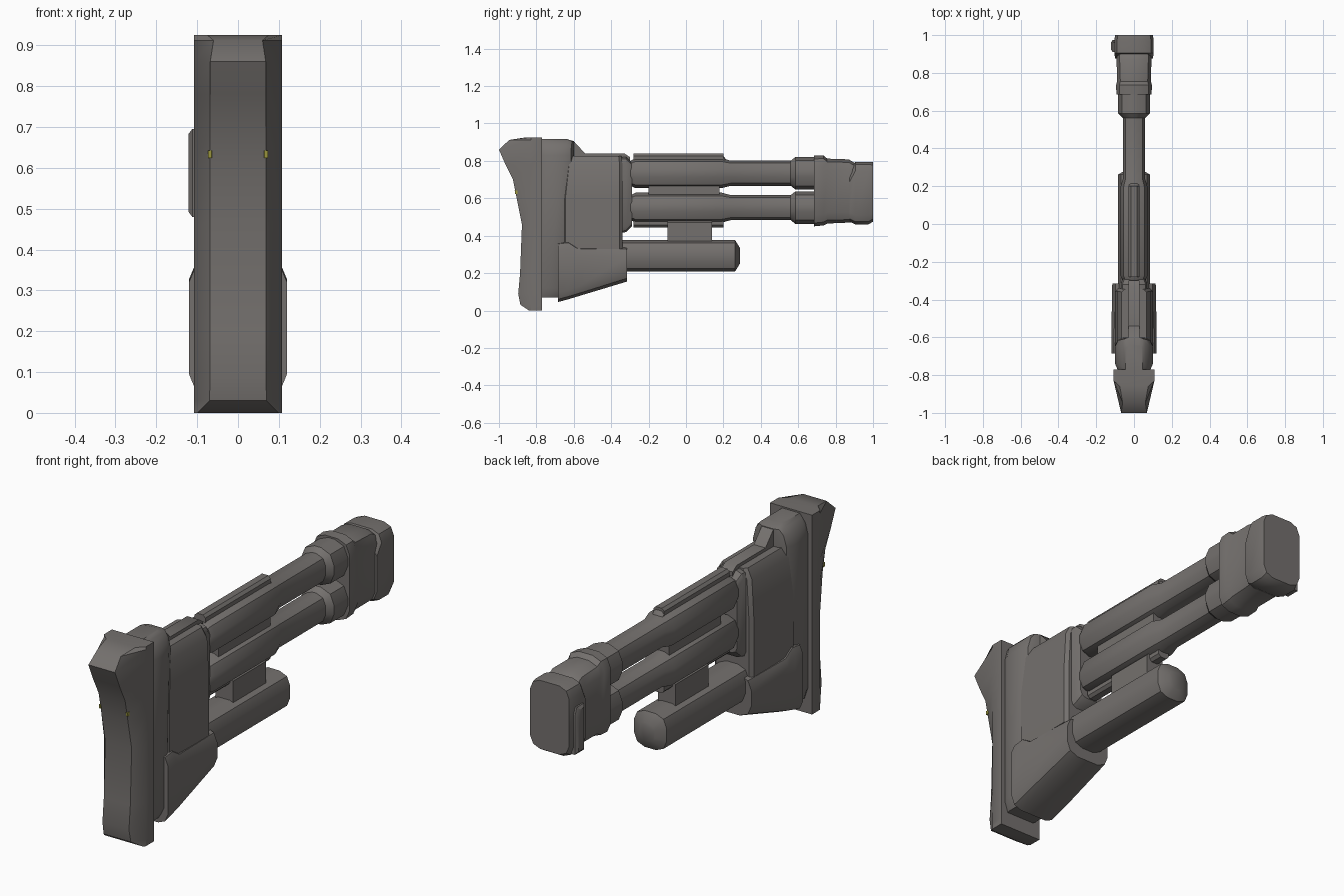
import bpy, bmesh, math
from mathutils import Vector

if "Cube" in bpy.data.objects:
    bpy.data.objects.remove(bpy.data.objects["Cube"])


def material(name, rgb):
    m = bpy.data.materials.new(name)
    m.diffuse_color = (*rgb, 1)
    m.use_nodes = True
    m.node_tree.nodes["Principled BSDF"].inputs["Base Color"].default_value = m.diffuse_color
    return m


GREY = material("warm grey", (0.175, 0.163, 0.155))
YELLOW = material("dull yellow", (0.35, 0.33, 0.05))


def loft(name, rings, mat=GREY, angle=35):
    """Skin a list of equal-length point rings and cap both ends."""
    bm = bmesh.new()
    vs = [[bm.verts.new(p) for p in r] for r in rings]
    n = len(vs[0])
    for a, b in zip(vs, vs[1:]):
        for i in range(n):
            j = (i + 1) % n
            bm.faces.new((a[i], a[j], b[j], b[i]))
    bm.faces.new(vs[0][::-1])
    bm.faces.new(vs[-1])
    bmesh.ops.recalc_face_normals(bm, faces=bm.faces)
    me = bpy.data.meshes.new(name)
    bm.to_mesh(me)
    bm.free()
    me.materials.append(mat)
    ob = bpy.data.objects.new(name, me)
    bpy.context.collection.objects.link(ob)
    bpy.ops.object.select_all(action='DESELECT')
    ob.select_set(True)
    bpy.context.view_layer.objects.active = ob
    bpy.ops.object.shade_smooth_by_angle(angle=math.radians(angle))
    return ob


def outline(hw, hh, r, k):
    """Rounded rectangle in 2D; k segments per corner."""
    pts = []
    for q, (sx, sy) in enumerate(((1, 1), (-1, 1), (-1, -1), (1, -1))):
        for s in range(k + 1):
            t = math.radians(90 * (q + s / k))
            pts.append((sx * (hw - r) + r * math.cos(t), sy * (hh - r) + r * math.sin(t)))
    return pts


def along_y(name, stations, k=2, angle=35):
    """Stations: (y, z low, z high, half width, corner radius)."""
    return loft(name, [[(x, y, (lo + hi) / 2 + z) for x, z in outline(hw, (hi - lo) / 2, r, k)]
                       for y, lo, hi, hw, r in stations], angle=angle)


def along_z(name, stations, k=1, mat=GREY, angle=35):
    """Stations: (z, y back, y front, half width, corner radius)."""
    return loft(name, [[(x, (b + f) / 2 + y, z) for x, y in outline(hw, (f - b) / 2, r, k)]
                       for z, b, f, hw, r in stations], mat, angle)


# Butt pad: contoured back edge, tapering towards the shoulder
pad = [(0.0, -0.84, .1), (.03, -.885, .07), (.09, -.897, .068), (.2, -.887, .068),
       (.46, -.877, .068), (.6, -.905, .068), (.7, -.925, .068), (.78, -.965, .068),
       (.86, -1.0, .068), (.912, -.945, .06), (.925, -.86, .075)]
loft("butt_pad", [[(-.108, -.77, z), (-.108, -.83, z), (-w, yb, z),
                   (w, yb, z), (.108, -.83, z), (.108, -.77, z)] for z, yb, w in pad])

# Stock body with rounded front edges
along_z("stock_body", [(.07, -.79, -.66, .075, .03), (.12, -.79, -.62, .1, .05),
                       (.83, -.79, -.6, .1, .05), (.88, -.79, -.6, .085, .045),
                       (.905, -.79, -.6, .06, .03), (.918, -.79, -.64, .045, .02)], k=2)

# Middle block: side covers, inner core, top rib
along_z("side_cover", [(.33, -.66, -.34, .1, .015), (.6, -.66, -.34, .1, .015),
                       (.78, -.64, -.34, .09, .015), (.825, -.64, -.345, .065, .015)])
along_y("inner_core", [(-.62, .35, .81, .07, .03), (-.32, .42, .82, .07, .03),
                       (-.29, .45, .79, .06, .03)])
loft("top_rib", [[(x, -.62, .78), (x, -.62, .91), (x, -.595, .9), (x, -.54, .84),
                  (x, -.33, .84), (x, -.3, .82), (x, -.3, .78)] for x in (-.03, .03)])

# Lower bracket, flared at the top and sloping underneath
along_y("lower_bracket", [(-.685, .045, .37, .12, .05), (-.63, .06, .377, .12, .05),
                          (-.58, .075, .345, .12, .05), (-.315, .155, .345, .115, .06)])

# Lower rod with blunt tip
along_y("lower_rod", [(-.34, .208, .377, .084, .055), (.262, .208, .377, .084, .055),
                      (.288, .25, .335, .04, .027)])

# Two extension tubes with outer ridges, mirrored about the mid height
MID = .642
for label, s in (("upper", 1), ("lower", -1)):
    c = MID + s * .092

    def tube(y, h, w, off=0):
        return (y, c + s * off - h, c + s * off + h, w, min(h, w) * .8)

    along_y(label + "_tube", [tube(-.3, .065, .06), tube(-.27, .08, .074), tube(.19, .08, .074),
                              tube(.24, .067, .058), tube(.56, .067, .058),
                              tube(.585, .087, .084), tube(.72, .087, .084)])
    along_y(label + "_ridge", [(y, c + s * .07 - .035, c + s * .07 + .035, w, .012)
                               for y, w in ((-.28, .028), (.2, .028))], k=1)
    if s > 0:
        # chamfered ridge end
        along_y("ridge_nose", [(.19, .76, .838, .028, .012), (.225, .76, .795, .025, .012)], k=1)

# Webs joining the tubes and the rod
along_y("tube_web", [(-.2, .58, .70, .04, .01), (.18, .58, .70, .04, .01)], k=1)
along_y("rod_web", [(-.1, .34, .48, .045, .01), (.14, .34, .48, .045, .01)], k=1)

# Front coupling and end cap
along_y("front_coupling", [(.685, .45, .828, .093, .06), (.735, .455, .83, .095, .06),
                           (.755, .465, .812, .09, .06), (.87, .47, .808, .092, .055),
                           (.9, .475, .79, .09, .05)])
along_y("end_cap", [(.875, .475, .74, .1, .05), (.905, .46, .795, .104, .05),
                    (.975, .46, .795, .104, .05), (1.0, .475, .793, .1, .05)], k=2)
# Raised latch on the left of the cap
loft("cap_latch", [[(x, y, z) for y, z in ((.91 + d, .48 + d), (.975 - d, .48 + d), (.975 - d, .66 - d),
                                           (.96 - d, .695 - d), (.91 + d, .695 - d))]
                   for x, d in ((-.09, 0), (-.112, 0), (-.121, .012))])

# Tiny coloured studs on the back edges of the pad
for s, label in ((-1, "left"), (1, "right")):
    along_z(label + "_stud", [(.624, -.914, -.9, .005, .001), (.642, -.916, -.9, .005, .001)],
            mat=YELLOW).location.x = s * .069
